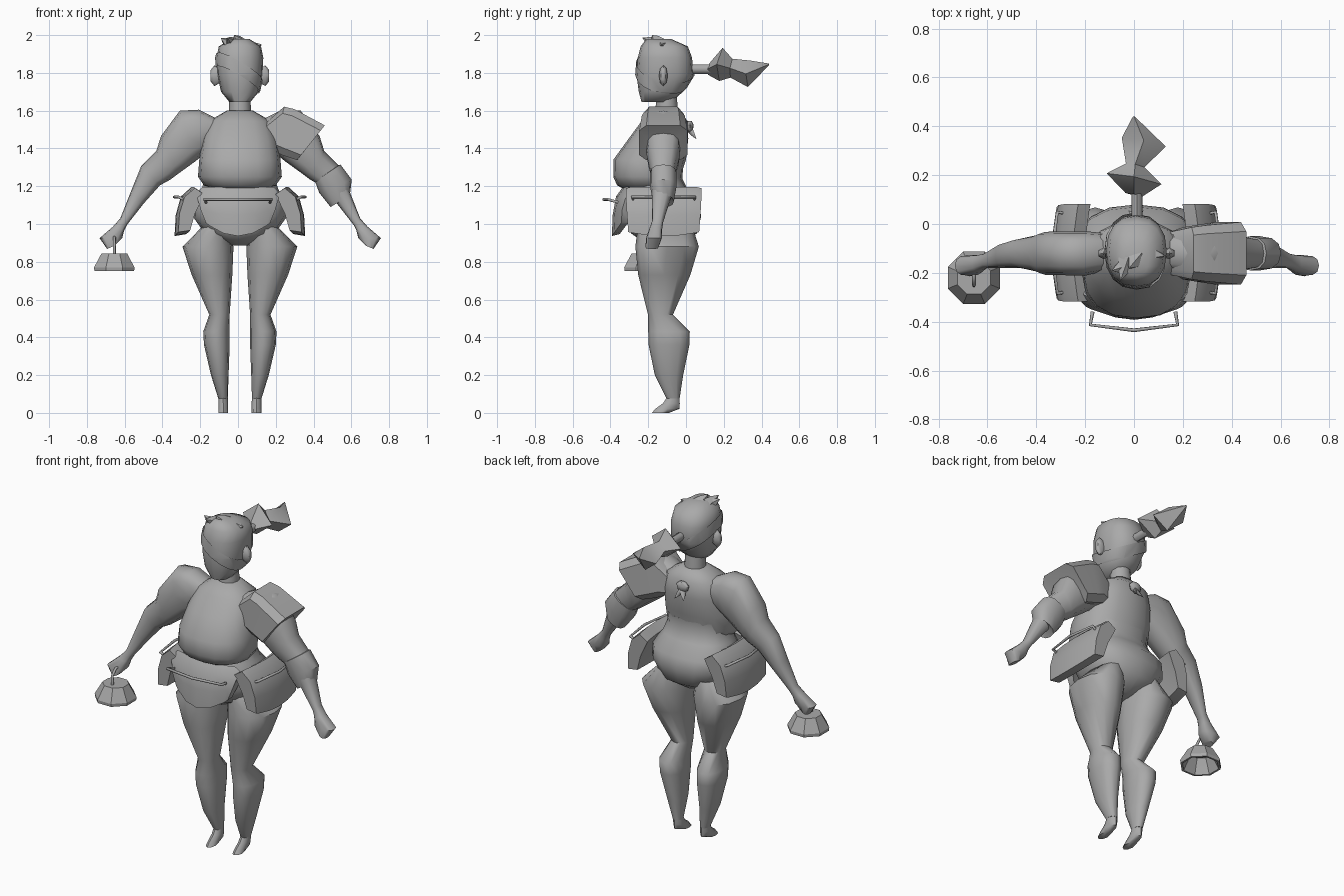
import bpy, bmesh, math
from mathutils import Vector as V

mat = bpy.data.materials.new("plain grey")
mat.diffuse_color = (0.4, 0.4, 0.4, 1)
CX = 0.01  # body centre line


def finish(name, bm, angle=50):
    bmesh.ops.recalc_face_normals(bm, faces=bm.faces)
    me = bpy.data.meshes.new(name)
    bm.to_mesh(me)
    bm.free()
    ob = bpy.data.objects.new(name, me)
    bpy.context.collection.objects.link(ob)
    me.materials.append(mat)
    bpy.ops.object.select_all(action='DESELECT')
    ob.select_set(True)
    bpy.context.view_layer.objects.active = ob
    bpy.ops.object.shade_smooth_by_angle(angle=math.radians(angle))
    return ob


def skin(rings):
    """Bridge equal point rings into a capped tube."""
    bm = bmesh.new()
    rs = [[bm.verts.new(p) for p in r] for r in rings]
    n = len(rs[0])
    for a, b in zip(rs, rs[1:]):
        for i in range(n):
            bm.faces.new((a[i], a[(i + 1) % n], b[(i + 1) % n], b[i]))
    bm.faces.new(rs[0])
    bm.faces.new(rs[-1])
    return bm


def oval(c, u, v, n=12, p=1.0, turn=0.0):
    out = []
    for i in range(n):
        t = 2 * math.pi * (i + turn) / n
        c1, s1 = math.cos(t), math.sin(t)
        out.append(c + u * math.copysign(abs(c1) ** p, c1) + v * math.copysign(abs(s1) ** p, s1))
    return out


def limb(rows, side=1, off=CX, n=12, p=1.0, turn=0.0):
    """Row: outer x,z, inner x,z, middle y, half depth."""
    rings = []
    for x0, z0, x1, z1, y, b in rows:
        o, i = V((off + side * x0, y, z0)), V((off + side * x1, y, z1))
        rings.append(oval((o + i) / 2, (o - i) / 2, V((0, b, 0)), n, p, turn))
    return skin(rings)


def body(rows, **k):
    """Row: z, half width, front y, back y."""
    return limb([(a, z, -a, z, (f + b) / 2, (b - f) / 2) for z, a, f, b in rows], **k)


def spike(name, base, tip, r, flat=1.0, n=5):
    d = V(tip) - V(base)
    u = d.orthogonal().normalized() * r
    v = d.normalized().cross(u) * flat
    rings = [oval(V(base) + d * t, u * k, v * k, n) for t, k in ((0, 1), (.5, .65), (1, .03))]
    return finish(name, skin(rings))


def tube(name, pts, r=0.008):
    cu = bpy.data.curves.new(name, 'CURVE')
    cu.dimensions = '3D'
    cu.bevel_depth = r
    cu.bevel_resolution = 1
    cu.use_fill_caps = True
    sp = cu.splines.new('POLY')
    sp.points.add(len(pts) - 1)
    for q, p in zip(sp.points, pts):
        q.co = (*p, 1)
    cu.materials.append(mat)
    bpy.context.collection.objects.link(bpy.data.objects.new(name, cu))


# Torso, waist and hips
finish("torso", body([
    (1.60, .07, -.17, -.04), (1.545, .165, -.235, .01), (1.45, .20, -.305, .012),
    (1.34, .215, -.385, 0), (1.25, .222, -.385, -.03), (1.205, .19, -.365, -.03),
    (1.185, .15, -.33, -.04)], n=16, p=.85))
finish("hips", body([
    (1.30, .185, -.25, -.015), (1.24, .185, -.27, -.02), (1.18, .205, -.29, .01), (1.11, .25, -.31, .07),
    (1.04, .25, -.31, .08), (.95, .185, -.29, .058), (.885, .04, -.2, -.04)], n=16, p=.85))
finish("neck", body([(1.69, .055, -.155, -.05), (1.57, .06, -.165, -.04)]))

# Head, tilted eye band, ears
head = [(1.645, .055, -.235, -.08), (1.70, .10, -.25, -.015), (1.79, .12, -.262, .04),
        (1.88, .124, -.255, .032), (1.94, .112, -.24, .01), (1.98, .05, -.21, -.08)]
finish("head", body(head, n=16, p=.85), 60)
bm = body([(z, a + .007, f - .007, b + .007) for z, a, f, b in head], n=16, p=.85)
normal = V((.5, .2, .85)).normalized()
for z, s in ((1.86, 1), (1.785, -1)):
    bmesh.ops.bisect_plane(bm, geom=bm.verts[:] + bm.edges[:] + bm.faces[:],
                           plane_co=(CX, -.26, z), plane_no=normal * s, clear_outer=True)
finish("eye_band", bm, 60)
for s in (-1, 1):
    finish("ear", skin([oval(V((CX + s * x, -.12, 1.785)), V((0, r * .42, 0)), V((0, 0, r)), 8)
                        for x, r in ((.10, .035), (.135, .055), (.155, .03))]))

# Hair tufts and tied tail
spike("hair_tuft", (-.03, -.15, 1.95), (-.055, -.23, 1.985), .04)
spike("hair_tuft", (-.03, -.17, 1.94), (-.09, -.19, 1.985), .04)
spike("hair_tuft", (.01, -.14, 1.95), (-.02, -.18, 2.0), .045)
spike("hair_tuft", (.05, -.12, 1.93), (.125, -.13, 1.95), .045)
finish("hair_tie", skin([oval(V((.012, y, 1.82)), V((.022, 0, 0)), V((0, 0, .025)), 8) for y in (0, .13)]))
tail = [(0, .12, 1.82, .035, .03), (0, .185, 1.845, .112, .088), (.005, .24, 1.825, .038, .05),
        (.04, .335, 1.795, .09, .07), (0, .44, 1.845, .004, .004)]
finish("hair_tail", skin([oval(V((x, y, z)), V((a, -.2 * a, 0)), V((0, .1 * b, b)), 4)
                          for x, y, z, a, b in tail]), 40)

# Legs with pointed feet, and arms with hands
leg = [(.20, .985, .06, .985, -.11, .145), (.304, .88, .034, .88, -.10, .168),
       (.255, .73, .04, .73, -.115, .138), (.162, .52, .054, .52, -.135, .066),
       (.194, .43, .054, .43, -.09, .11), (.19, .36, .054, .36, -.09, .108),
       (.153, .20, .06, .20, -.09, .075), (.114, .075, .064, .075, -.068, .034)]
foot = [(.114, .08, .064, .08, -.068, .034), (.114, .05, .062, .05, -.078, .045),
        (.114, .022, .062, .022, -.098, .064), (.114, 0, .062, 0, -.135, .045)]
arm = [(.13, 1.56, .14, 1.42, -.115, .078), (.22, 1.605, .19, 1.37, -.12, .09),
       (.32, 1.60, .24, 1.33, -.12, .09), (.42, 1.465, .33, 1.265, -.12, .088),
       (.445, 1.385, .37, 1.235, -.12, .075), (.525, 1.305, .425, 1.205, -.12, .06),
       (.58, 1.17, .51, 1.11, -.13, .05),
       (.635, 1.03, .60, .995, -.15, .03), (.675, .985, .615, .965, -.16, .034),
       (.745, .925, .625, .925, -.17, .042), (.705, .868, .665, .885, -.18, .034)]
for s in (-1, 1):
    finish("leg", limb(leg, s, p=.9))
    finish("foot", limb(foot, s, n=8))
    finish("arm", limb(arm, s, off=.012, n=12, p=.75))

# Flared shoulder guard and forearm cuff on one arm
finish("shoulder_guard", limb([
    (.145, 1.535, .155, 1.40, -.12, .09), (.245, 1.625, .19, 1.38, -.12, .11),
    (.30, 1.612, .235, 1.36, -.12, .118), (.462, 1.525, .31, 1.335, -.12, .132),
    (.41, 1.47, .34, 1.37, -.12, .09)], off=0, n=8, p=.4, turn=.5), 40)
finish("forearm_cuff", limb([
    (.53, 1.31, .42, 1.235, -.12, .06), (.542, 1.315, .408, 1.225, -.12, .07),
    (.602, 1.235, .43, 1.165, -.12, .07), (.592, 1.15, .49, 1.09, -.12, .056),
    (.575, 1.16, .51, 1.11, -.12, .04)], off=0, n=12, p=.85), 40)

# Hip pouches with handles: curved section swept across the width
section = [(-.05, 1.16), (0, 1.195), (.055, 1.145), (.082, 1.05), (.088, .945), (.025, .955), (.0, 1.05)]


def pouch(name, centre, yaw, half, thick, reach, lift, rounding, inset):
    out = V((math.cos(yaw), math.sin(yaw), 0))
    across = V((-out.y, out.x, 0))
    c = V((*centre, 0))
    rings = []
    for t in (-1, -.88, -.45, 0, .45, .88, 1):
        k = 1.05 - rounding * abs(t) ** 2
        rings.append([c + across * half * t * (1 - .5 * rounding * max(0, 1.12 - z) / .17)
                      + out * (o * thick - inset * t * t)
                      + V((0, 0, z if z > 1.12 and abs(t) < 1 else 1.12 + (z - 1.12) * k))
                      for o, z in section])
    finish(name, skin(rings), 45)
    w = half * .83
    path = [(-w * .95, reach - .075, 0), (-w, reach - .022, lift), (0, reach, lift),
            (w, reach - .022, lift), (w * .95, reach - .075, 0)]
    tube(name + "_handle", [c + across * a + out * o + V((0, 0, 1.115 + h)) for a, o, h in path])


pouch("front_pouch", (0, -.335), -math.pi / 2, .215, .65, .1, .015, .4, .05)
for s, yaw in ((1, 0), (-1, math.pi)):
    pouch("side_pouch", (CX + s * .258, -.118), yaw, .2, 1, .088, .028, .12, .02)

# Small knotted tie behind the neck
finish("neck_knot", skin([oval(V((.008, .02, z)), V((r, 0, 0)), V((0, r * .5, 0)), 8)
                          for z, r in ((1.545, .02), (1.525, .042), (1.50, .034), (1.485, .01))]))
for s in (-1, 1):
    spike("tie_tail", (.008, .02, 1.50), (.008 + s * .03, .055, 1.45), .02, .6, 6)

# Hollow eight-sided hand lamp with wire loop
L = (-.655, -.22)
finish("lamp_shade", skin([oval(V((*L, z)), V((r, 0, 0)), V((0, r, 0)), 8, 1, .5) for z, r in
                           ((.845, .073), (.77, .116), (.752, .114),
                            (.752, .102), (.775, .092), (.835, .062))]), 20)
tube("lamp_loop", [(-.655, -.25, .84), (-.655, -.25, .90), (-.655, -.22, .93),
                   (-.655, -.17, .93), (-.655, -.17, .90)])
